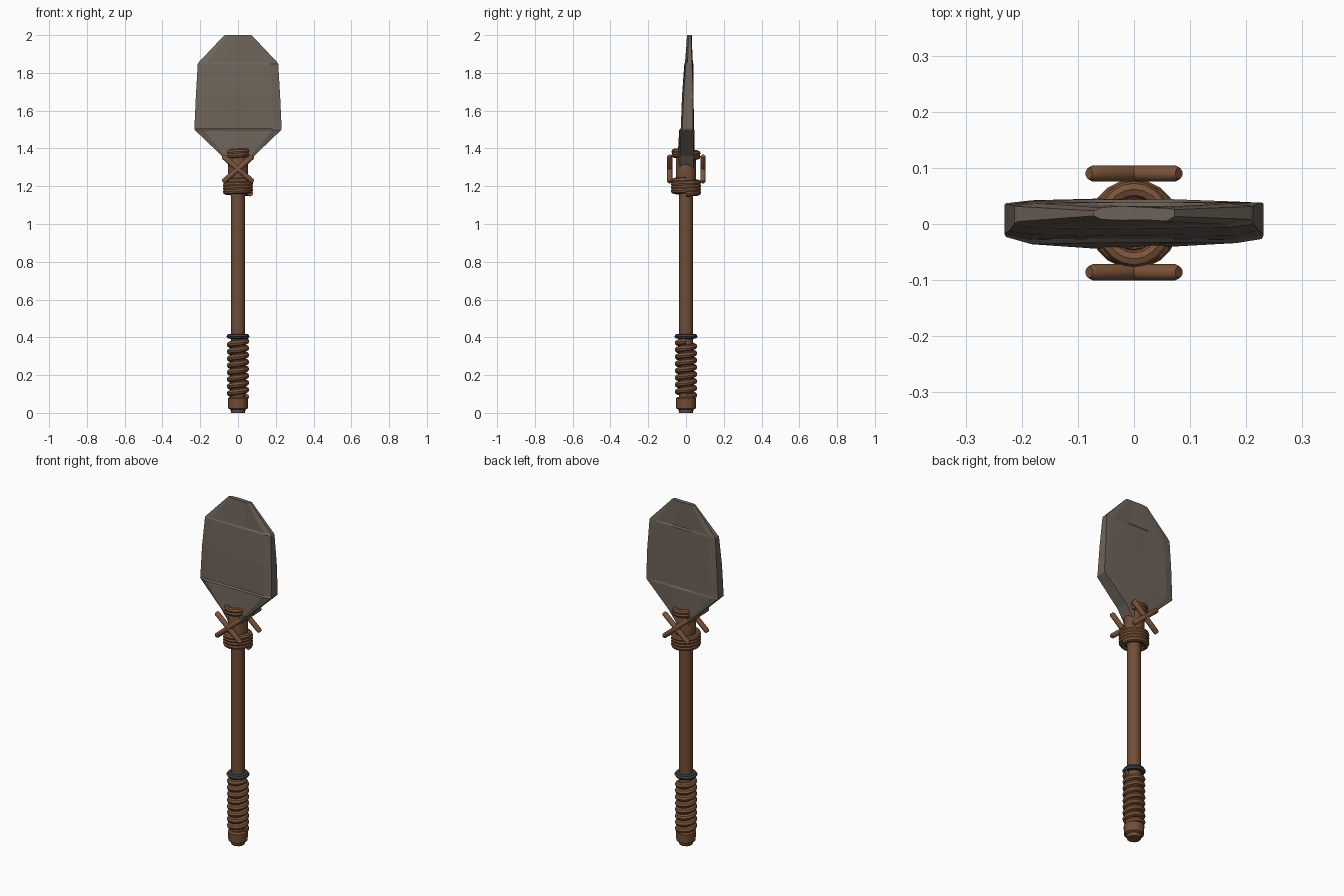
import bpy, bmesh, math, random
from mathutils import Vector

random.seed(4)
cube = bpy.data.objects.get("Cube")
if cube:
    bpy.data.objects.remove(cube)


def material(name, rgb):
    m = bpy.data.materials.new(name)
    m.use_nodes = True
    m.diffuse_color = (*rgb, 1)
    m.node_tree.nodes["Principled BSDF"].inputs["Base Color"].default_value = (*rgb, 1)
    return m


STONE = material("grey brown stone", (0.155, 0.125, 0.10))
WOOD = material("brown wood", (0.165, 0.075, 0.036))
ROPE = material("tan brown rope", (0.20, 0.088, 0.042))
IRON = material("dark iron", (0.045, 0.048, 0.06))


def add_mesh(name, bm, mat, smooth=True):
    bmesh.ops.recalc_face_normals(bm, faces=bm.faces)
    me = bpy.data.meshes.new(name)
    bm.to_mesh(me)
    bm.free()
    me.materials.append(mat)
    ob = bpy.data.objects.new(name, me)
    bpy.context.collection.objects.link(ob)
    if smooth:
        bpy.ops.object.select_all(action="DESELECT")
        ob.select_set(True)
        bpy.context.view_layer.objects.active = ob
        bpy.ops.object.shade_smooth_by_angle(angle=math.radians(35))
    return ob


def skin(bm, rings):
    """Join rings of vertices into a closed, capped tube."""
    rings = [[bm.verts.new(p) for p in ring] for ring in rings]
    n = len(rings[0])
    for a, b in zip(rings, rings[1:]):
        for i in range(n):
            j = (i + 1) % n
            bm.faces.new((a[i], a[j], b[j], b[i]))
    bm.faces.new(rings[0])
    bm.faces.new(rings[-1])


def lathe(name, profile, mat, sides=16):
    turn = [math.tau * i / sides for i in range(sides)]
    bm = bmesh.new()
    skin(bm, [[(r * math.cos(t), r * math.sin(t), z) for t in turn] for r, z in profile])
    return add_mesh(name, bm, mat)


def coil(name, radius, cord, z0, z1, turns, mat, sides=8, steps=20):
    """Right-handed rope winding that starts on the left side."""
    count = int(turns * steps)
    rings = []
    for k in range(count + 1):
        a = math.tau * k / steps
        z = z0 + (z1 - z0) * k / count
        ring = []
        for i in range(sides):
            b = math.tau * i / sides
            r = radius + cord * math.cos(b)
            ring.append((r * math.cos(a), r * math.sin(a), z + cord * math.sin(b)))
        rings.append(ring)
    bm = bmesh.new()
    skin(bm, rings)
    return add_mesh(name, bm, mat)


def rod(name, start, end, radius, mat, sides=10):
    start, end = Vector(start), Vector(end)
    axis = end - start
    q = axis.to_track_quat("Z", "Y")
    rings = []
    for along, r in ((0, 0.7), (0.04, 1), (0.96, 1), (1, 0.7)):
        rings.append([start + axis * along + q @ Vector((
            math.cos(math.tau * i / sides), math.sin(math.tau * i / sides), 0)) * radius * r
            for i in range(sides)])
    bm = bmesh.new()
    skin(bm, rings)
    return add_mesh(name, bm, mat)


# Handle: shaft, pommel, collar and the sleeve that holds the blade
lathe("shaft", [(0.037, 0.03), (0.037, 1.3)], WOOD)
lathe("pommel", [(0.036, 0), (0.04, 0.018), (0.052, 0.024), (0.054, 0.075), (0.046, 0.085)], WOOD)
lathe("collar", [(0.04, 0.392), (0.054, 0.394), (0.061, 0.405), (0.054, 0.416), (0.04, 0.418)], IRON)
lathe("blade_sleeve", [(0.045, 1.16), (0.054, 1.18), (0.054, 1.36), (0.045, 1.375)], WOOD)

# Rope windings
coil("grip_wrap", 0.043, 0.0165, 0.085, 0.38, 8, ROPE)
coil("lower_binding", 0.064, 0.016, 1.162, 1.232, 4, ROPE)
upper = coil("upper_binding", 0.062, 0.015, 1.352, 1.388, 2, ROPE)
upper.scale.x = 0.9

# Crossed lashings on front and back
for side, y in (("front", -0.086), ("back", 0.09)):
    for label, s in (("rising", 1), ("falling", -1)):
        rod(f"{side}_{label}_lashing", (-0.08 * s, y, 1.222), (0.08 * s, y, 1.36), 0.0145, ROPE)

# Chipped stone blade: height, half width, front depth, back depth
rows = [(1.29, 0.035, -0.040, 0.040), (1.36, 0.085, -0.042, 0.044),
        (1.497, 0.228, -0.034, 0.042), (1.505, 0.231, -0.028, 0.040),
        (1.68, 0.223, -0.020, 0.040), (1.848, 0.213, -0.008, 0.038),
        (1.856, 0.208, -0.003, 0.034), (2.0, 0.072, 0.006, 0.030)]
columns = (-1, -0.8, -0.3, 0.3, 0.8, 1)


def chip():
    return random.uniform(-0.0025, 0.0025)


rings = []
for z, w, front, back in rows:
    ring = []
    for c in columns:
        inset = 0.009 if abs(c) == 1 else 0
        ring.append((c * w, front + inset + chip(), z))
    for c in reversed(columns):
        inset = 0.004 if abs(c) == 1 else 0
        ring.append((c * w, back - inset + chip(), z))
    rings.append(ring)
bm = bmesh.new()
skin(bm, rings)
add_mesh("stone_blade", bm, STONE, smooth=False)
